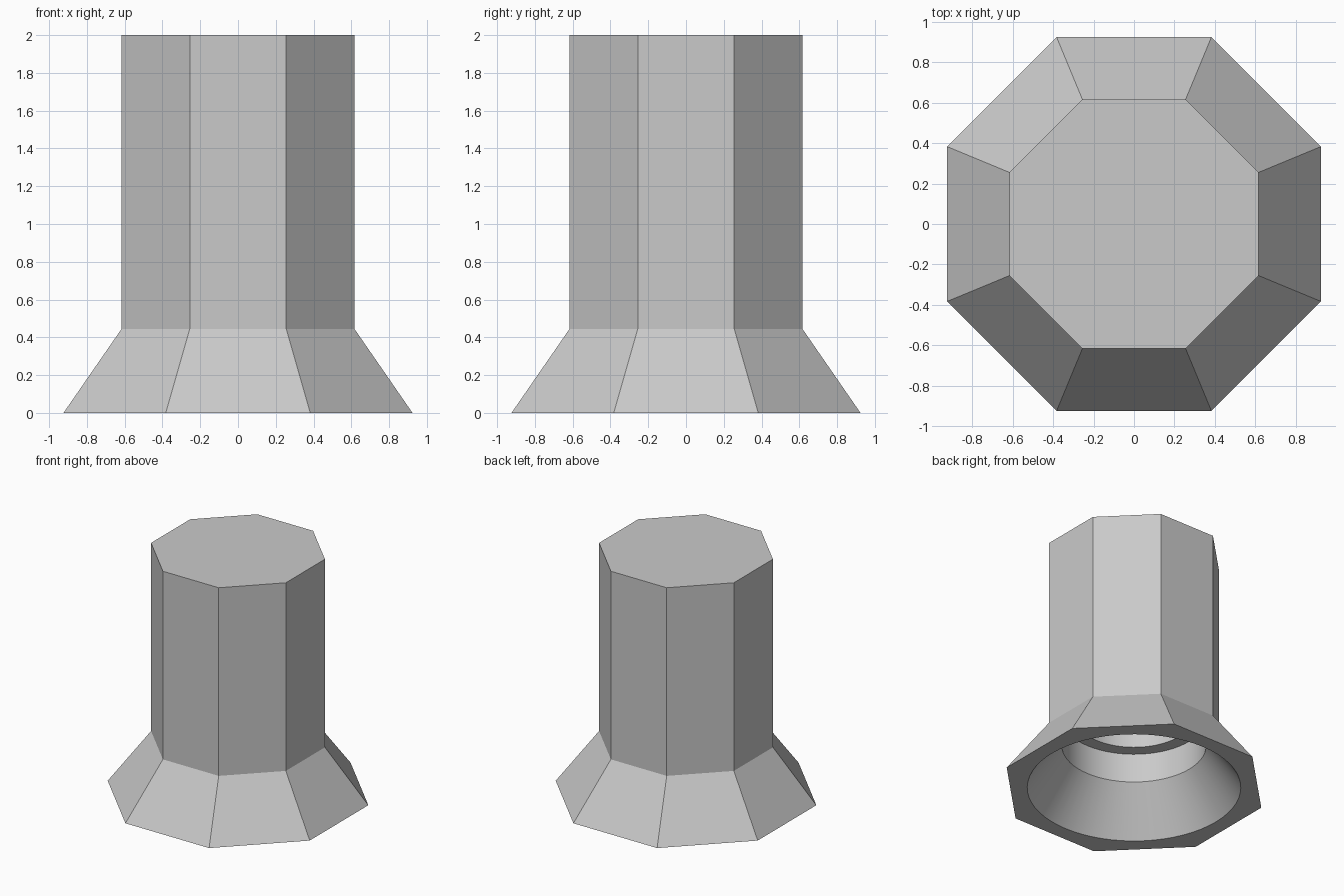
import bpy
import bmesh
from math import cos, sin, pi, radians

cube = bpy.data.objects.get("Cube")
if cube:
    bpy.data.objects.remove(cube, do_unlink=True)

# One plain grey plastic
grey = bpy.data.materials.new("light grey")
grey.use_nodes = True
colour = (0.59, 0.59, 0.59, 1)
grey.diffuse_color = colour
grey.node_tree.nodes["Principled BSDF"].inputs["Base Color"].default_value = colour


def ring(bm, sides, radius, z, turn=0.0):
    """Closed loop of vertices at height z."""
    angles = [turn + 2 * pi * i / sides for i in range(sides)]
    return [bm.verts.new((radius * cos(a), radius * sin(a), z)) for a in angles]


def loft(bm, profile, sides, turn=0.0):
    """Skin rings along a (radius, z) profile and cap the last one."""
    rings = [ring(bm, sides, r, z, turn) for r, z in profile]
    for low, high in zip(rings, rings[1:]):
        for i in range(sides):
            j = (i + 1) % sides
            bm.faces.new((low[i], low[j], high[j], high[i]))
    bm.faces.new(rings[-1])
    return rings[0]


bm = bmesh.new()

# Octagonal column with a flared foot
outer = loft(bm, [(1.0, 0), (0.667, 0.445), (0.667, 2)], 8, pi / 8)

# Round stepped socket, open at the bottom
inner = loft(bm, [(0.8, 0), (0.54, 0.36), (0.54, 0.6), (0.435, 0.6), (0.435, 1.82)], 64)

# Flat underside rim between the octagon and the round opening
rim_edges = [bm.edges.get((loop[i - 1], loop[i]))
             for loop in (outer, inner) for i in range(len(loop))]
bmesh.ops.triangle_fill(bm, edges=rim_edges, use_beauty=True, normal=(0, 0, -1))
bmesh.ops.recalc_face_normals(bm, faces=bm.faces[:])

mesh = bpy.data.meshes.new("flared_column")
bm.to_mesh(mesh)
bm.free()
mesh.materials.append(grey)
column = bpy.data.objects.new("flared_column", mesh)
bpy.context.collection.objects.link(column)

# Smooth the round socket, keep the octagon facets crisp
bpy.ops.object.select_all(action='DESELECT')
column.select_set(True)
bpy.context.view_layer.objects.active = column
bpy.ops.object.shade_smooth_by_angle(angle=radians(25))
